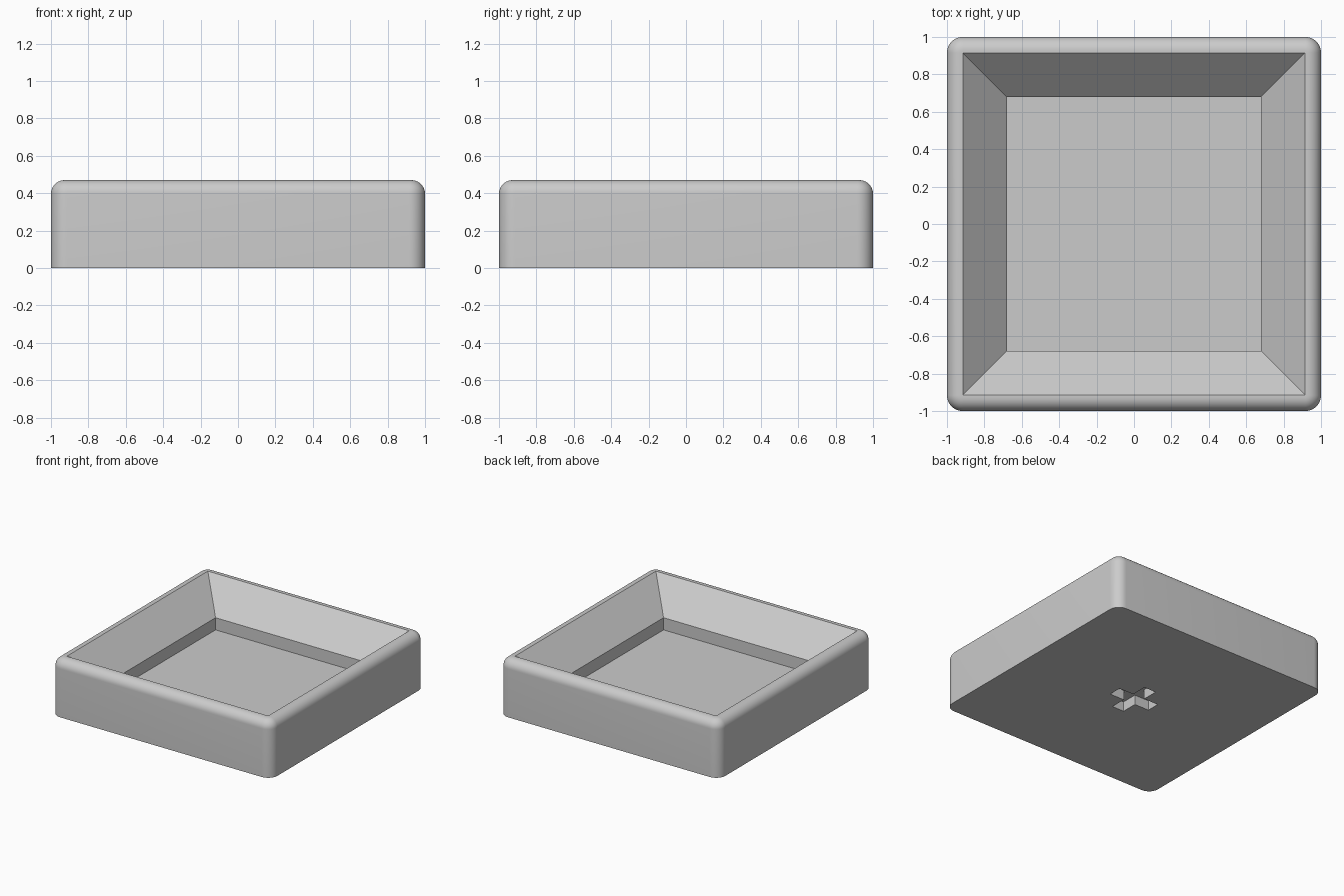
import bpy
import bmesh
from math import sin, cos, pi, radians

default_cube = bpy.data.objects.get("Cube")
if default_cube:
    bpy.data.objects.remove(default_cube, do_unlink=True)

HEIGHT = 0.47
CORNER = 0.085      # radius of the upright corners
EDGE = 0.073        # radius of the rounded top edge
STEPS = 10

grey = bpy.data.materials.new("light_grey")
grey.use_nodes = True
colour = (0.6, 0.6, 0.6, 1)
grey.diffuse_color = colour
grey.node_tree.nodes["Principled BSDF"].inputs["Base Color"].default_value = colour

bm = bmesh.new()


def rounded_square(half, radius, z):
    """Ring of vertices around a square with rounded corners."""
    ring = []
    for quarter in range(4):
        mid = quarter * pi / 2 + pi / 4
        sx = 1 if cos(mid) > 0 else -1
        sy = 1 if sin(mid) > 0 else -1
        for i in range(STEPS + 1):
            a = (quarter + i / STEPS) * pi / 2
            ring.append(bm.verts.new((sx * (half - radius) + radius * cos(a),
                                      sy * (half - radius) + radius * sin(a), z)))
    return ring


def bridge(lower, upper):
    n = len(lower)
    for i in range(n):
        j = (i + 1) % n
        bm.faces.new((lower[i], lower[j], upper[j], upper[i]))


def loop_edges(ring):
    return [bm.edges.get((a, b)) or bm.edges.new((a, b))
            for a, b in zip(ring, ring[1:] + ring[:1])]


# Outer wall and rounded top edge
rings = [rounded_square(1, CORNER, 0)]
for i in range(STEPS + 1):
    a = i / STEPS * pi / 2
    inset = EDGE * (1 - cos(a))
    rings.append(rounded_square(1 - inset, CORNER - inset, HEIGHT - EDGE + EDGE * sin(a)))

# Rim, sloped inner wall, short upright step, floor
for half, z in ((0.915, HEIGHT), (0.68, 0.24), (0.68, 0.14)):
    rings.append(rounded_square(half, 0, z))
for lower, upper in zip(rings, rings[1:]):
    bridge(lower, upper)
bm.faces.new(rings[-1])

# Cross-shaped socket in the underside
LENGTH, WIDTH, DEPTH = 0.186, 0.054, 0.08
arm = [(LENGTH, -WIDTH), (LENGTH, WIDTH), (WIDTH, WIDTH)]


def cross(z):
    ring = []
    for quarter in range(4):
        c, s = round(cos(quarter * pi / 2)), round(sin(quarter * pi / 2))
        ring += [bm.verts.new((c * x - s * y, s * x + c * y, z)) for x, y in arm]
    return ring


mouth, roof = cross(0), cross(DEPTH)
bridge(mouth, roof)
bm.faces.new(roof)

# Underside around the socket
bmesh.ops.triangle_fill(bm, use_beauty=True, normal=(0, 0, -1),
                        edges=loop_edges(rings[0]) + loop_edges(mouth))

# Square corners collapse to single points
bmesh.ops.remove_doubles(bm, verts=bm.verts[:], dist=0.0001)
bmesh.ops.recalc_face_normals(bm, faces=bm.faces[:])

mesh = bpy.data.meshes.new("square_tray")
bm.to_mesh(mesh)
bm.free()
mesh.materials.append(grey)
tray = bpy.data.objects.new("square_tray", mesh)
bpy.context.collection.objects.link(tray)

bpy.ops.object.select_all(action='DESELECT')
tray.select_set(True)
bpy.context.view_layer.objects.active = tray
bpy.ops.object.shade_smooth_by_angle(angle=radians(30))
